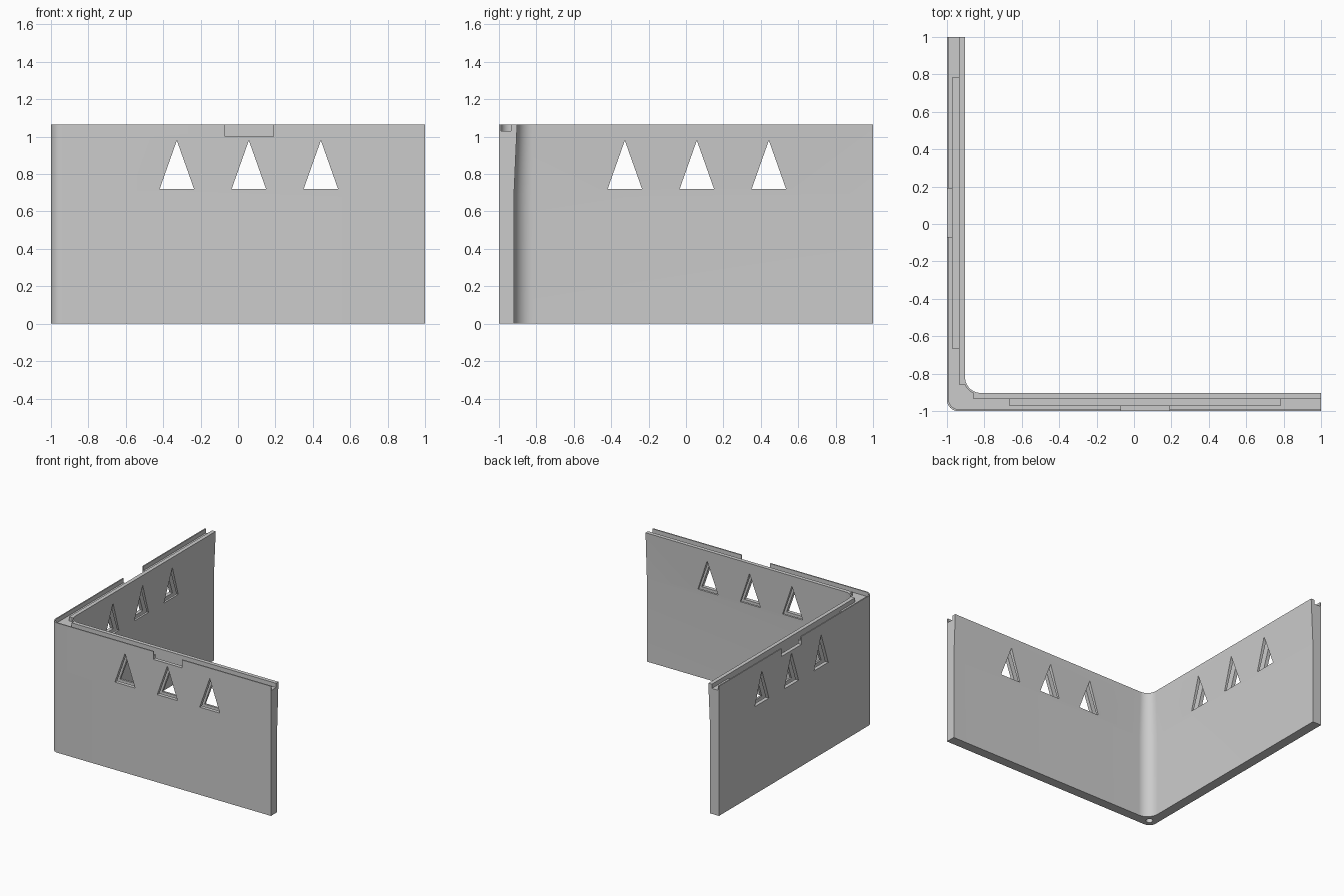
import bpy, bmesh, math
from mathutils import Matrix

old = bpy.data.objects.get("Cube")
if old:
    bpy.data.objects.remove(old, do_unlink=True)

H = 1.065            # wall height
TAPER_Z = 0.68       # inner face starts to thicken here
FILLET = -0.82       # centre of the inner corner fillet, x and y
SWAP = Matrix(((0, 1, 0, 0), (1, 0, 0, 0), (0, 0, 1, 0), (0, 0, 0, 1)))

grey = bpy.data.materials.new("plain grey")
grey.use_nodes = True
grey.diffuse_color = (0.6, 0.6, 0.6, 1)
grey.node_tree.nodes["Principled BSDF"].inputs["Base Color"].default_value = (0.6, 0.6, 0.6, 1)


def arc(c, r, a0, a1, n=16):
    """Points of an arc around (c, c), angles in degrees."""
    steps = [math.radians(a0 + (a1 - a0) * i / n) for i in range(n + 1)]
    return [(c + r * math.cos(a), c + r * math.sin(a)) for a in steps]


def loft(name, rings):
    """Closed solid through rings of 3D points."""
    bm = bmesh.new()
    loops = [[bm.verts.new(p) for p in ring] for ring in rings]
    n = len(loops[0])
    for a, b in zip(loops, loops[1:]):
        for i in range(n):
            j = (i + 1) % n
            bm.faces.new((a[i], a[j], b[j], b[i]))
    bm.faces.new(loops[0])
    bm.faces.new(loops[-1])
    bmesh.ops.recalc_face_normals(bm, faces=bm.faces)
    mesh = bpy.data.meshes.new(name)
    bm.to_mesh(mesh)
    bm.free()
    mesh.materials.append(grey)
    ob = bpy.data.objects.new(name, mesh)
    bpy.context.collection.objects.link(ob)
    return ob


def prism(name, outline, z0, z1):
    return loft(name, [[(x, y, z) for x, y in outline] for z in (z0, z1)])


def box(name, x0, x1, y0, y1, z0, z1):
    return prism(name, [(x0, y0), (x1, y0), (x1, y1), (x0, y1)], z0, z1)


def cut(target, cutter):
    """Subtract the cutter and remove it."""
    mod = target.modifiers.new("cut", 'BOOLEAN')
    mod.operation, mod.solver, mod.object = 'DIFFERENCE', 'EXACT', cutter
    bpy.context.view_layer.objects.active = target
    bpy.ops.object.modifier_apply(modifier=mod.name)
    bpy.data.objects.remove(cutter, do_unlink=True)


def cut_both(target, make):
    """Cut the front wall, then the side wall mirrored over the diagonal."""
    cut(target, make())
    side = make()
    side.data.transform(SWAP)
    side.data.flip_normals()
    cut(target, side)


def corner_outline(inner):
    """L-shaped plan with rounded outer and inner corner."""
    outer = arc(-0.94, 0.06, 180, 270)
    fillet = arc(FILLET, FILLET - inner, 270, 180)
    return ([(-1, 1)] + outer + [(1, -1), (1, inner)] + fillet + [(inner, 1)])


# Corner wall, thicker towards the top
levels = [(0, -0.92), (TAPER_Z, -0.92), (H, -0.903)]
wall = loft("corner_wall", [[(x, y, z) for x, y in corner_outline(i)] for z, i in levels])

# Groove along the top, widened around the corner
bend = math.degrees(math.asin(0.037 / 0.093))
groove = ([(-0.99, 1.1)] + arc(-0.94, 0.05, 180, 270)
          + [(1.1, -0.99), (1.1, -0.935), (-0.857, -0.935)]
          + arc(FILLET, 0.093, 270 - bend, 180 + bend)
          + [(-0.935, -0.857), (-0.935, 1.1)])
cut(wall, prism("groove_cutter", groove, 1.03, H + 0.1))

# Deep slot for a pane, and the finger notch in the outer lip
cut_both(wall, lambda: box("slot_cutter", -0.665, 0.782, -0.97, -0.935, 0.67, H + 0.1))
cut_both(wall, lambda: box("notch_cutter", -0.07, 0.19, -1.1, -0.96, 1.0, H + 0.1))


# Three triangular windows in each wall
def window(cx):
    tri = [(cx - 0.092, 0.72), (cx + 0.092, 0.72), (cx, 0.98)]
    return loft("window_cutter", [[(x, y, z) for x, z in tri] for y in (-1.1, -0.8)])


for cx in (-0.327, 0.058, 0.443):
    cut_both(wall, lambda: window(cx))

# Round socket under the corner
cut(wall, prism("socket_cutter", arc(-0.935, 0.027, 0, 345, 23), -0.1, 0.3))

# Smooth the rounded corners only
bpy.ops.object.select_all(action='DESELECT')
wall.select_set(True)
bpy.context.view_layer.objects.active = wall
bpy.ops.object.shade_smooth_by_angle(angle=math.radians(20))
